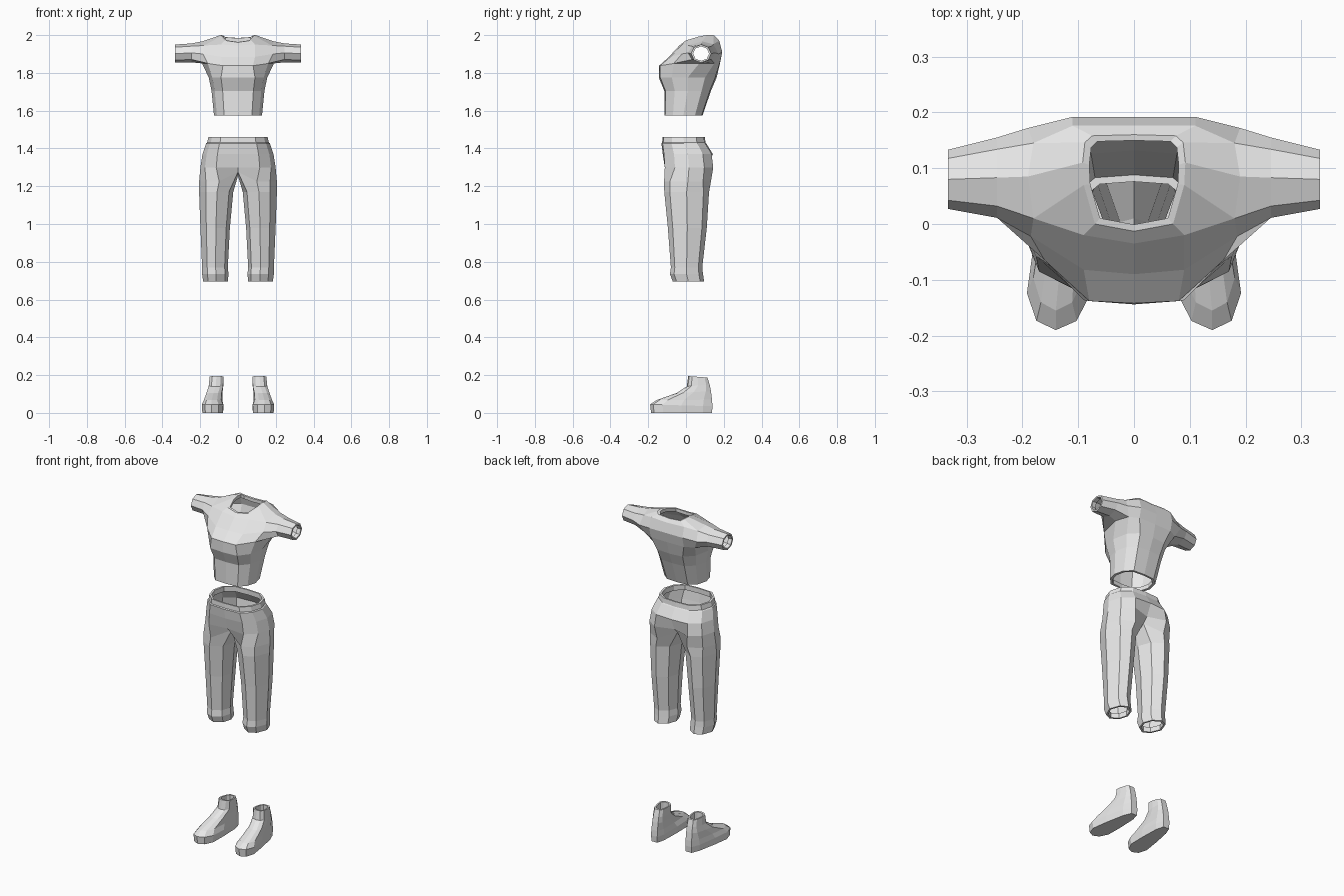
import bpy, bmesh, math

if "Cube" in bpy.data.objects:
    bpy.data.objects.remove(bpy.data.objects["Cube"])

cloth = bpy.data.materials.new("light grey")
cloth.diffuse_color = (0.8, 0.8, 0.8, 1)
cloth.use_nodes = True
cloth.node_tree.nodes["Principled BSDF"].inputs["Base Color"].default_value = cloth.diffuse_color


def ring(bm, pts):
    return [bm.verts.new(p) if p else None for p in pts]


def bridge(bm, a, b, closed=False):
    """Quads between two rings; gaps (None) are skipped."""
    n = len(a)
    for i in range(n if closed else n - 1):
        j = (i + 1) % n
        quad = (a[i], a[j], b[j], b[i])
        if all(quad):
            bm.faces.new(quad)


def loft(bm, rings, closed=False):
    for a, b in zip(rings, rings[1:]):
        bridge(bm, a, b, closed)


def rim(bm, loop, centre, scale, shift, closed=False):
    """Folds the edge of an opening inward: a lip, then a short lining."""
    def inner(s, k):
        return ring(bm, [tuple(c + (p - c) * s + d * k for p, c, d in zip(v.co, centre, shift))
                         for v in loop])
    loft(bm, [loop, inner(scale, 0), inner(scale, 1)], closed)


def finish(bm, name):
    bmesh.ops.recalc_face_normals(bm, faces=bm.faces)
    mesh = bpy.data.meshes.new(name)
    bm.to_mesh(mesh)
    bm.free()
    mesh.materials.append(cloth)
    obj = bpy.data.objects.new(name, mesh)
    bpy.context.collection.objects.link(obj)
    mod = obj.modifiers.new("mirror", 'MIRROR')
    mod.merge_threshold = 0.0005
    return obj


# half outline of the body, front centre to back centre
HALF = [(0, -1), (.58, -.95), (.88, -.55), (1, 0), (.88, .6), (.55, .95), (0, 1)]


def body(w, yf, yb, z):
    c, r = (yf + yb) / 2, (yb - yf) / 2
    return [(u * w, c + v * r, z) for u, v in HALF]


# ---- shirt ----
bm = bmesh.new()
low = [ring(bm, body(*r)) for r in [(.127, -.115, .088, 1.575), (.14, -.115, .132, 1.705),
                                    (.155, -.144, .162, 1.775)]]
armpit = ring(bm, [(0, -.142, 1.838), (.08, -.138, 1.838), (.16, -.065, 1.85), (.19, .07, 1.85),
                   (.165, .15, 1.85), (.11, .178, 1.85), (0, .18, 1.85)])
chest = ring(bm, [(0, -.09, 1.885), (.09, -.082, 1.885), (.185, -.022, 1.9), None,
                  (.19, .172, 1.9), (.11, .192, 1.91), (0, .192, 1.91)])
shoulder = ring(bm, [(0, -.035, 1.945), (.09, -.02, 1.95), (.18, .01, 1.945), (.19, .085, 1.967),
                     (.18, .145, 1.952), (.11, .176, 1.97), (0, .176, 1.965)])
neck = ring(bm, [(0, -.013, 1.962), (.07, .0, 1.972), (.09, .07, 1.993), (.092, .11, 2.0),
                 (.088, .146, 2.0), (.075, .158, 1.99), (0, .16, 1.985)])
loft(bm, low + [armpit, chest, shoulder, neck])
rim(bm, neck, (0, .08, 1.975), .87, (0, 0, -.02))
rim(bm, low[0], (0, -.013, 1.575), .88, (0, 0, .025))
# sleeve grows out of the armhole
sleeve = [[armpit[3], armpit[2], chest[2], shoulder[2], shoulder[3], shoulder[4], chest[4], armpit[4]]]
for x, y, z, ry, rz in [(.245, .083, 1.906, .072, .05), (.333, .08, 1.902, .053, .048)]:
    sleeve.append(ring(bm, [(x, y - ry * math.sin(i * math.pi / 4), z - rz * math.cos(i * math.pi / 4))
                            for i in range(8)]))
loft(bm, sleeve, True)
rim(bm, sleeve[-1], (.333, .08, 1.902), .8, (-.025, 0, 0), True)
finish(bm, "shirt")

# ---- trousers ----
bm = bmesh.new()
hips = [ring(bm, body(*r)) for r in [(.157, -.125, .1, 1.46), (.163, -.126, .103, 1.432),
                                     (.169, -.13, .107, 1.427), (.188, -.123, .142, 1.37),
                                     (.199, -.119, .151, 1.3)]]
hips[-1][0].co.y, hips[-1][-1].co.y = -.1, .11
crotch = ring(bm, [(0, -.06, 1.275), (.1, -.116, 1.225), (.17, -.085, 1.225), (.206, .01, 1.225),
                   (.175, .09, 1.225), (.1, .132, 1.225), (0, .08, 1.27), (0, .01, 1.255)])
loft(bm, hips)
bridge(bm, hips[-1], crotch[:7])
rim(bm, hips[0], (0, -.012, 1.46), .92, (0, 0, -.03))
# leg with turned cuff
LEG = [(-.75, -.65), (-.05, -1), (.6, -.75), (1, 0), (.65, .75), (0, 1), (-.7, .65), (-1, 0)]
legs = [crotch]
for xi, xo, yf, yb, z in [(.025, .206, -.115, .122, 1.17), (.043, .199, -.096, .11, .98),
                          (.054, .19, -.08, .086, .77), (.05, .19, -.085, .09, .735),
                          (.054, .184, -.07, .096, .695)]:
    legs.append(ring(bm, [((xi + xo) / 2 + u * (xo - xi) / 2, (yf + yb) / 2 + v * (yb - yf) / 2, z)
                          for u, v in LEG]))
loft(bm, legs, True)
rim(bm, legs[-1], (.119, .013, .695), .84, (0, 0, .03), True)
finish(bm, "trousers")

# ---- shoes ----
bm = bmesh.new()
FOOT = [(0, 0), (.6, .05), (1, .2), (1, .5), (.85, .85), (.5, 1),
        (-.5, 1), (-.85, .85), (-1, .5), (-1, .2), (-.6, .05)]
shoe = []
# front y, back y, front z, back z, front centre x, back centre x, front and back half widths
for yf, yb, zf, zb, cf, cb, hf, hb in [(-.185, .138, 0, 0, .14, .114, .058, .038),
                                       (-.19, .14, .045, .035, .14, .114, .061, .041),
                                       (-.155, .138, .068, .07, .14, .114, .047, .04),
                                       (-.05, .132, .105, .115, .13, .113, .04, .039),
                                       (.004, .125, .14, .15, .118, .112, .039, .036),
                                       (.012, .114, .195, .187, .114, .112, .037, .034)]:
    shoe.append(ring(bm, [(cf + (cb - cf) * v + u * (hf + (hb - hf) * v),
                           yf + (yb - yf) * v, zf + (zb - zf) * v) for u, v in FOOT]))
loft(bm, shoe, True)
bm.faces.new(shoe[0])
rim(bm, shoe[-1], (.113, .063, .191), .78, (0, 0, -.04), True)
finish(bm, "shoes")
